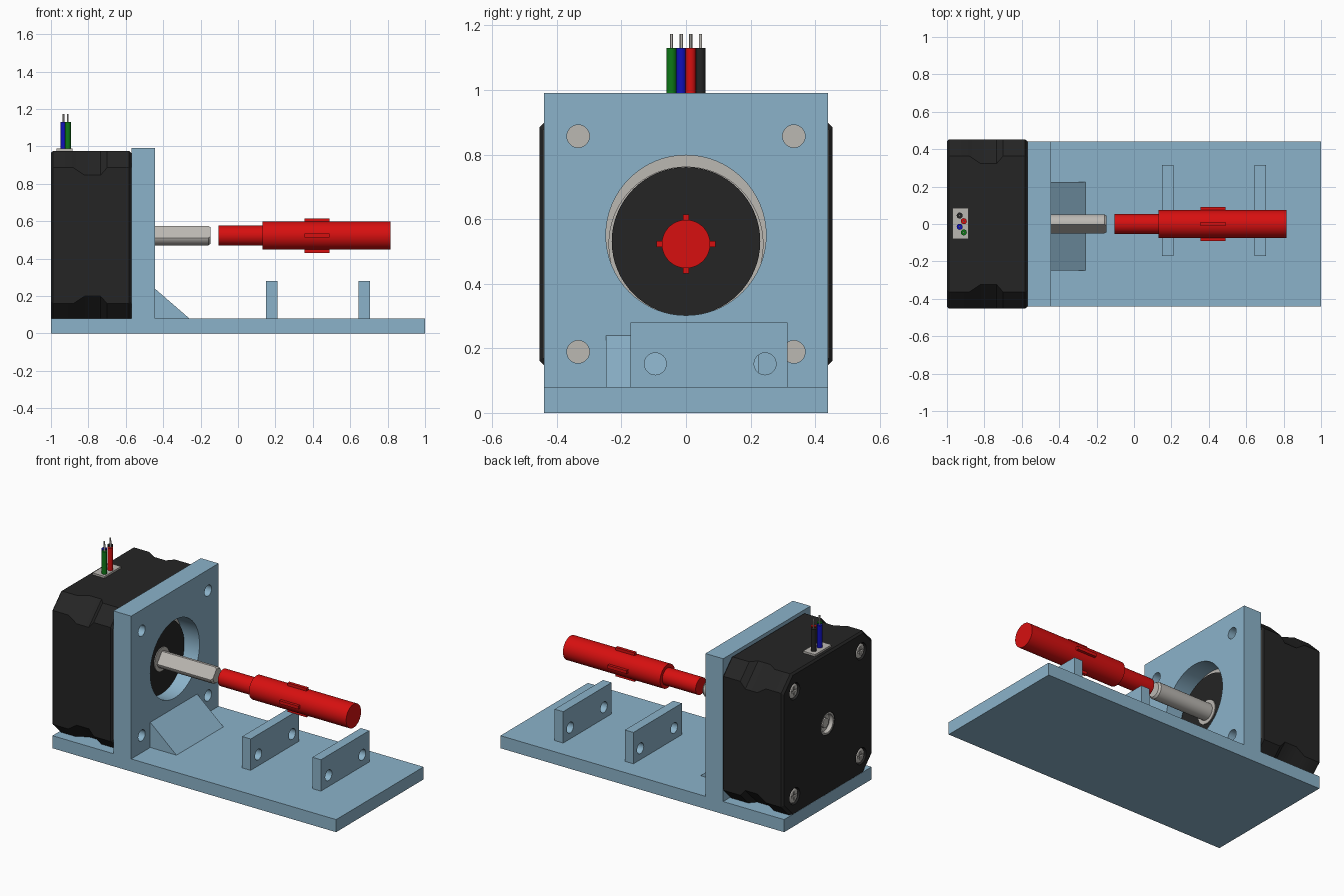
import bpy, bmesh
from math import pi, cos, sin, radians
from mathutils import Vector

if "Cube" in bpy.data.objects:
    bpy.data.objects.remove(bpy.data.objects["Cube"])


def material(name, r, g, b):
    m = bpy.data.materials.new(name)
    m.use_nodes = True
    m.diffuse_color = (r, g, b, 1)
    m.node_tree.nodes["Principled BSDF"].inputs["Base Color"].default_value = (r, g, b, 1)
    return m


BLUE = material("pale blue", 0.26, 0.45, 0.59)
BLACK = material("motor black", 0.018, 0.018, 0.018)
STEEL = material("warm grey steel", 0.5, 0.48, 0.45)
RED = material("red", 0.68, 0.005, 0.005)
GREEN = material("wire green", 0.004, 0.19, 0.008)
WIRE_BLUE = material("wire blue", 0.005, 0.005, 0.5)

AXIS_Z = 0.523    # height of the motor axis
BOLT = 0.334      # bolt offset from the motor axis
BOLTS = [(y, AXIS_Z + z) for y in (-BOLT, BOLT) for z in (-BOLT, BOLT)]


def loft(name, rings, mat):
    """Skin a closed solid through rings of equal point count."""
    bm = bmesh.new()
    loops = [[bm.verts.new(p) for p in ring] for ring in rings]
    n = len(loops[0])
    for a, b in zip(loops, loops[1:]):
        for i in range(n):
            j = (i + 1) % n
            bm.faces.new((a[i], a[j], b[j], b[i]))
    bm.faces.new(loops[0])
    bm.faces.new(loops[-1])
    bmesh.ops.recalc_face_normals(bm, faces=bm.faces)
    mesh = bpy.data.meshes.new(name)
    bm.to_mesh(mesh)
    bm.free()
    ob = bpy.data.objects.new(name, mesh)
    bpy.context.collection.objects.link(ob)
    if mat:
        mesh.materials.append(mat)
    return ob


def activate(ob):
    bpy.ops.object.select_all(action="DESELECT")
    ob.select_set(True)
    bpy.context.view_layer.objects.active = ob


def smooth(ob):
    activate(ob)
    bpy.ops.object.shade_smooth_by_angle(angle=radians(30))
    return ob


def box(name, x, y, z, mat):
    return loft(name, [[(i, y[0], z[0]), (i, y[1], z[0]), (i, y[1], z[1]), (i, y[0], z[1])]
                       for i in x], mat)


def rod(name, stations, y, z, mat, n=40):
    """Turned part along x; stations are (x, radius)."""
    return smooth(loft(name, [[(x, y + r * cos(2 * pi * i / n), z + r * sin(2 * pi * i / n))
                               for i in range(n)] for x, r in stations], mat))


def post(name, x, y, z0, z1, r, mat, n=20):
    """Upright cylinder."""
    return smooth(loft(name, [[(x + r * cos(2 * pi * i / n), y + r * sin(2 * pi * i / n), z)
                               for i in range(n)] for z in (z0, z1)], mat))


def cut(ob, cutters):
    for c in cutters:
        mod = ob.modifiers.new("cut", "BOOLEAN")
        mod.operation = "DIFFERENCE"
        mod.solver = "EXACT"
        mod.object = c
        activate(ob)
        bpy.ops.object.modifier_apply(modifier=mod.name)
        bpy.data.objects.remove(c)
    return smooth(ob)


# Bracket: base, upright plate and gusset
box("base_plate", (-1, 1), (-0.44, 0.44), (0, 0.08), BLUE)
plate = box("motor_plate", (-0.57, -0.445), (-0.44, 0.44), (0.08, 0.99), BLUE)
cut(plate, [rod("plate_bore", [(-0.7, 0.248), (-0.3, 0.248)], 0, 0.55, None, 64)]
    + [rod("bolt_bore", [(-0.7, 0.035), (-0.3, 0.035)], y, z, None) for y, z in BOLTS])
loft("gusset", [[(-0.445, y, 0.08), (-0.26, y, 0.08), (-0.445, y, 0.24)]
                for y in (-0.248, 0.225)], BLUE)

# Drilled mounting tabs
for name, x in (("inner_tab", 0.15), ("outer_tab", 0.645)):
    tab = box(name, (x, x + 0.06), (-0.172, 0.315), (0.08, 0.28), BLUE)
    cut(tab, [rod("tab_bore", [(x - 0.1, 0.034), (x + 0.15, 0.034)], y, 0.152, None)
              for y in (-0.095, 0.245)])


# Motor body: chamfered square with deeper corners around its waist
def octagon(x, h, c):
    k = h - c
    corners = [(h, -k), (h, k), (k, h), (-k, h), (-h, k), (-h, -k), (-k, -h), (k, -h)]
    return [(x, y, AXIS_Z + z) for y, z in corners]


WIDE, DEEP = (0.453, 0.09), (0.453, 0.13)
END = (0.442, 0.09)
body = loft("motor_body", [octagon(x, *s) for x, s in (
    (-1, END), (-0.988, WIDE), (-0.88, WIDE), (-0.82, DEEP), (-0.735, DEEP),
    (-0.70, WIDE), (-0.582, WIDE), (-0.57, END))], BLACK)
cut(body, [rod("screw_recess", [(-1.1, 0.052), (-0.97, 0.052)], y, z, None) for y, z in BOLTS]
    + [rod("bearing_recess", [(-1.1, 0.07), (-0.96, 0.07)], 0, AXIS_Z, None)])
body.data.materials.append(STEEL)
for f in body.data.polygons:
    if f.normal.x > 0.95 and f.center.x > -0.58:
        f.material_index = 1

# Rear screws with cross recesses
for y, z in BOLTS:
    screw = rod("rear_screw", [(-0.96, 0.045), (-0.99, 0.045), (-0.996, 0.036)], y, z, STEEL)
    cut(screw, [box("slot", (-1.05, -0.984), (y - a, y + a), (z - b, z + b), None)
                for a, b in ((0.028, 0.006), (0.006, 0.028))])

# Rear bearing
bearing = rod("rear_bearing", [(-0.95, 0.069), (-0.997, 0.069)], 0, AXIS_Z, STEEL)
cut(bearing, [rod("bearing_bore", [(-1.1, 0.058), (-0.97, 0.058)], 0, AXIS_Z, None)])
rod("rear_shaft_end", [(-0.975, 0.03), (-0.985, 0.03)], 0, AXIS_Z, STEEL)

# Front boss and its bearing ring
rod("boss_rim", [(-0.575, 0.24), (-0.562, 0.24)], 0, AXIS_Z, STEEL, 64)
rod("front_boss", [(-0.575, 0.23), (-0.54, 0.23)], 0, AXIS_Z + 0.008, BLACK, 64)
rod("front_bearing", [(-0.56, 0.075), (-0.535, 0.075)], 0, AXIS_Z, STEEL)

# Output shaft with one flat facing forward and up
shaft = rod("motor_shaft", [(-0.58, 0.052), (-0.158, 0.052), (-0.146, 0.043)], 0, AXIS_Z, STEEL)
bm = bmesh.new()
bm.from_mesh(shaft.data)
normal = Vector((0, -0.8, 0.6))
cutline = bmesh.ops.bisect_plane(bm, geom=bm.verts[:] + bm.edges[:] + bm.faces[:],
                                 plane_co=Vector((0, 0, AXIS_Z)) + normal * 0.033,
                                 plane_no=normal, clear_outer=True)
bmesh.ops.contextual_create(
    bm, geom=[e for e in cutline["geom_cut"] if isinstance(e, bmesh.types.BMEdge)])
bmesh.ops.recalc_face_normals(bm, faces=bm.faces)
bm.to_mesh(shaft.data)
bm.free()
smooth(shaft)

# Red spindle with four keys
rod("spindle", [(-0.105, 0.053), (0.13, 0.053), (0.13, 0.075), (0.815, 0.075)], 0, AXIS_Z, RED)
for name, a, b in (("side_keys", 0.092, 0.01), ("upright_keys", 0.01, 0.092)):
    box(name, (0.355, 0.49), (-a, a), (AXIS_Z - b, AXIS_Z + b), RED)

# Connector and four wires with bare ends
box("connector", (-0.97, -0.885), (-0.08, 0.086), (0.95, 0.988), STEEL)
for i, (name, mat) in enumerate((("green", GREEN), ("blue", WIRE_BLUE),
                                 ("red", RED), ("black", BLACK))):
    x = -0.91 if i % 2 == 0 else -0.932
    y = -0.045 + 0.03 * i
    post(name + "_wire", x, y, 0.98, 1.13, 0.016, mat)
    post(name + "_wire_core", x, y, 1.12, 1.173, 0.005, STEEL, 12)
